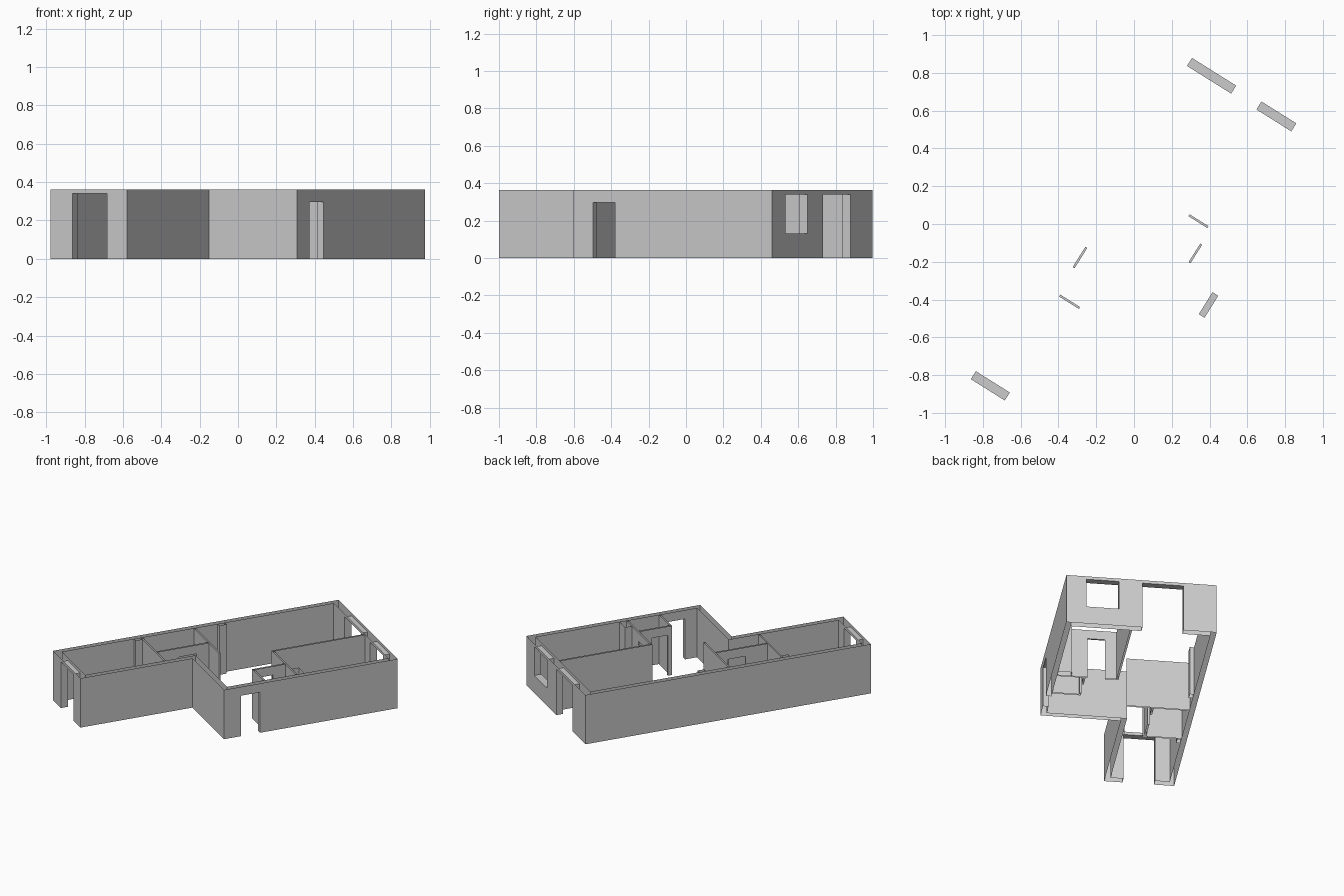
import bpy, bmesh, math
from mathutils import Matrix

cube = bpy.data.objects.get("Cube")
if cube:
    bpy.data.objects.remove(cube, do_unlink=True)

H = 0.362                      # wall height
TURN = math.radians(-32.1)     # plan is turned on the ground
DOOR, TALL, SILL = 0.297, 0.34, 0.13
THIN = 0.012

wall_paint = bpy.data.materials.new("wall_grey")
wall_paint.use_nodes = True
wall_paint.diffuse_color = (0.6, 0.6, 0.6, 1)
wall_paint.node_tree.nodes["Principled BSDF"].inputs["Base Color"].default_value = (0.6, 0.6, 0.6, 1)


def prism(name, outline, z0, z1):
    """Solid made by raising a plan outline."""
    bm = bmesh.new()
    face = bm.faces.new([bm.verts.new((x, y, z0)) for x, y in outline])
    up = bmesh.ops.extrude_face_region(bm, geom=[face])["geom"]
    bmesh.ops.translate(bm, vec=(0, 0, z1 - z0),
                        verts=[v for v in up if isinstance(v, bmesh.types.BMVert)])
    bmesh.ops.recalc_face_normals(bm, faces=bm.faces)
    mesh = bpy.data.meshes.new(name)
    bm.to_mesh(mesh)
    bm.free()
    ob = bpy.data.objects.new(name, mesh)
    bpy.context.collection.objects.link(ob)
    return ob


def rect(x0, x1, y0, y1):
    return [(x0, y0), (x1, y0), (x1, y1), (x0, y1)]


def finish(ob, cutters=()):
    """Cut the openings, leave the wall tops and feet open, turn the plan."""
    for c in cutters:
        m = ob.modifiers.new("opening", 'BOOLEAN')
        m.operation, m.solver, m.object = 'DIFFERENCE', 'EXACT', c
    bpy.context.view_layer.update()
    done = ob.evaluated_get(bpy.context.evaluated_depsgraph_get())
    mesh = bpy.data.meshes.new_from_object(done)
    ob.modifiers.clear()
    ob.data = mesh
    bm = bmesh.new()
    bm.from_mesh(mesh)
    caps = [f for f in bm.faces if abs(f.normal.z) > 0.9
            and min(abs(f.calc_center_median().z - z) for z in (0, H)) < 0.002]
    bmesh.ops.delete(bm, geom=caps, context='FACES')
    bm.transform(Matrix.Rotation(TURN, 4, 'Z'))
    bm.to_mesh(mesh)
    bm.free()
    mesh.materials.clear()
    mesh.materials.append(wall_paint)
    for c in cutters:
        bpy.data.objects.remove(c, do_unlink=True)


def opening(x0, x1, y0, y1, z0, z1):
    c = prism("opening_cutter", rect(x0, x1, y0, y1), z0, z1)
    c.hide_render = True
    return c


# Outer walls: L-shaped shell with three doors and a window
L, M, R = -0.43, 0.04, 0.58
F, S, B = -1.155, -0.346, 0.908
T, E = 0.036, 0.05             # side and end wall thickness
outer = prism("outer_walls", [(L, F), (M, F), (M, S), (R, S), (R, B), (L, B)], 0, H)
room = prism("room_cutter", [(L + T, F + E), (M - T, F + E), (M - T, S + T),
                             (R - T, S + T), (R - T, B - E), (L + T, B - E)], -0.1, H + 0.1)
room.hide_render = True
finish(outer, [
    room,
    opening(-0.295, -0.083, F - 0.02, F + E + 0.02, -0.1, TALL),
    opening(-0.207, 0.069, B - E - 0.02, B + 0.02, -0.1, TALL),
    opening(0.227, 0.445, B - E - 0.02, B + 0.02, SILL, TALL),
    opening(R - T - 0.02, R + 0.02, -0.222, -0.085, -0.1, DOOR),
])

# Thin partitions: name, axis, line, start, end, door span
partitions = [
    ("front_room_wall", 'x', -0.53, L + T, M - T, (-0.132, -0.008)),
    ("bath_side_wall", 'y', -0.148, -0.524, -0.151, (-0.366, -0.239)),
    ("hall_wall", 'x', -0.145, L + T, 0.03, None),
    ("bedroom_side_wall", 'y', 0.138, 0.188, B - E, None),
    ("bedroom_end_wall", 'x', 0.194, 0.144, R - T, (0.222, 0.34)),
    ("closet_side_wall", 'y', 0.358, -0.046, 0.188, (-0.017, 0.098)),
    ("closet_end_wall", 'x', -0.04, 0.364, R - T, None),
]
for name, axis, at, a, b, door in partitions:
    def span(p, q, t):
        return (p, q, at - t, at + t) if axis == 'x' else (at - t, at + t, p, q)
    wall = prism(name, rect(*span(a, b, THIN / 2)), 0, H)
    finish(wall, [opening(*span(*door, 0.05), -0.1, DOOR)] if door else [])

# Columns standing against the side walls
for name, x0, x1, y0 in [("front_column", L + T, -0.365, -0.585),
                         ("middle_column", L + T, -0.365, 0.02),
                         ("bedroom_column", 0.45, R - T, 0.2)]:
    finish(prism(name, rect(x0, x1, y0, y0 + 0.05), 0, H))
